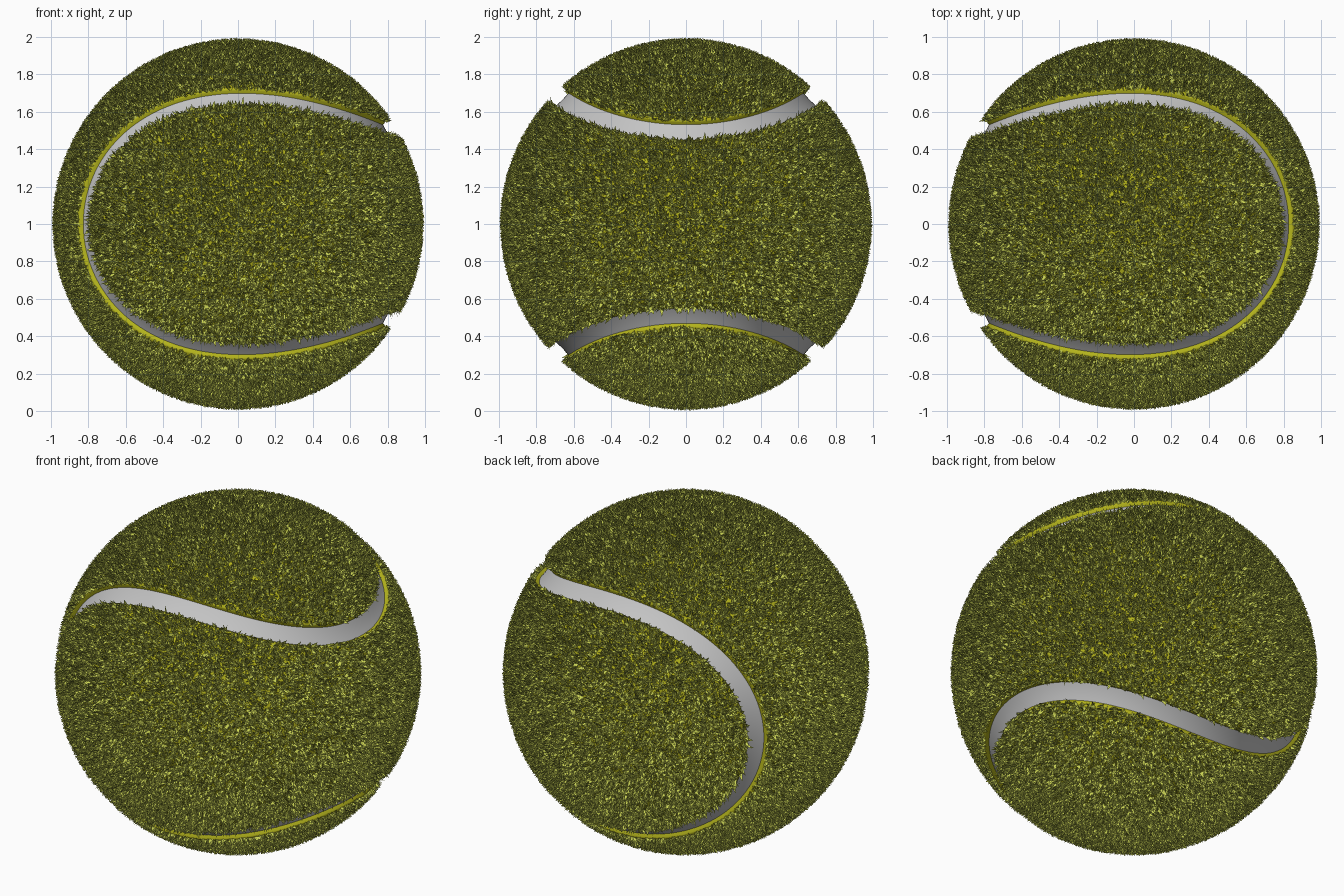
import bpy, bmesh, math, random
from mathutils import Vector, kdtree

if "Cube" in bpy.data.objects:
    bpy.data.objects.remove(bpy.data.objects["Cube"])

random.seed(4)
CENTRE = Vector((0, 0, 1))
FELT_R, SEAM_R = 0.962, 0.936
HALF_W = 0.056          # half width of the groove, as an angle


def material(name, rgb):
    m = bpy.data.materials.new(name)
    m.diffuse_color = (*rgb, 1)
    m.use_nodes = True
    m.node_tree.nodes["Principled BSDF"].inputs["Base Color"].default_value = m.diffuse_color
    return m


felt_mat = material("felt yellow", (0.46, 0.46, 0.012))
fuzz_mat = material("fuzz yellow green", (0.60, 0.66, 0.09))
seam_mat = material("seam grey", (0.55, 0.55, 0.55))


def seam_dir(t):
    # closed seam curve lying on the unit sphere
    a, b = 0.76, 0.24
    return Vector((2 * math.sqrt(a * b) * math.cos(2 * t),
                   a * math.sin(t) + b * math.sin(3 * t),
                   a * math.cos(t) - b * math.cos(3 * t))).normalized()


def add_object(name, verts, faces, mats, smooth):
    me = bpy.data.meshes.new(name)
    me.from_pydata(verts, [], faces)
    for m in mats:
        me.materials.append(m)
    me.polygons.foreach_set("use_smooth", [smooth] * len(me.polygons))
    me.update()
    ob = bpy.data.objects.new(name, me)
    bpy.context.collection.objects.link(ob)
    return ob


# lookup of the distance to the seam
N = 1200
tree = kdtree.KDTree(N)
for i in range(N):
    tree.insert(seam_dir(2 * math.pi * i / N), i)
tree.balance()


def seam_distance(n):
    return tree.find(n)[2]


# felt core, sunk below the groove along the seam
bm = bmesh.new()
bmesh.ops.create_icosphere(bm, subdivisions=6, radius=1)
for v in bm.verts:
    n = v.co.normalized()
    r = 0.90 if seam_distance(n) < HALF_W + 0.015 else FELT_R
    v.co = CENTRE + n * r
for f in bm.faces:
    f.smooth = True
me = bpy.data.meshes.new("felt_core")
bm.to_mesh(me)
bm.free()
me.materials.append(felt_mat)
bpy.context.collection.objects.link(bpy.data.objects.new("felt_core", me))


# swept strips that follow the seam: profile points are (angle, radius)
def sweep(name, profile, mat, segs=300):
    verts, faces = [], []
    k = len(profile)
    for i in range(segs):
        t = 2 * math.pi * i / segs
        p = seam_dir(t)
        side = p.cross(seam_dir(t + 0.001) - seam_dir(t - 0.001)).normalized()
        for d, r in profile:
            verts.append(CENTRE + (p * math.cos(d) + side * math.sin(d)) * r)
        for j in range(k - 1):
            a, b = i * k + j, ((i + 1) % segs) * k + j
            faces.append((a, b, b + 1, a + 1))
    return add_object(name, verts, faces, [mat], True)


sweep("seam", [(HALF_W * s, SEAM_R + 0.004 * (abs(s) ** 2))
               for s in (-1, -0.6, -0.2, 0.2, 0.6, 1)], seam_mat)
for name, s in (("felt_lip_a", 1), ("felt_lip_b", -1)):
    prof = [(s * (HALF_W - 0.006), SEAM_R - 0.004), (s * (HALF_W + 0.002), FELT_R - 0.006),
            (s * (HALF_W + 0.008), FELT_R + 0.001), (s * (HALF_W + 0.055), FELT_R + 0.001)]
    if s < 0:
        prof.reverse()
    sweep(name, prof, felt_mat)


# fuzz: short pointed flakes leaning at random out of the felt
def rand_dir():
    z = random.uniform(-1, 1)
    a = random.uniform(0, 2 * math.pi)
    q = math.sqrt(1 - z * z)
    return Vector((q * math.cos(a), q * math.sin(a), z))


verts, faces = [], []
while len(faces) < 135000:
    n = rand_dir()
    if seam_distance(n) < HALF_W + 0.004:
        continue
    t = n.cross(rand_dir()).normalized()
    lean = n.cross(t) * random.uniform(-0.9, 0.9) + t * random.uniform(-0.5, 0.5)
    base = CENTRE + n * (FELT_R - 0.002)
    w = random.uniform(0.007, 0.013)
    h = random.uniform(0.022, 0.038)
    i = len(verts)
    verts += [base - t * w, base + t * w, base + (n + lean) * h]
    faces.append((i, i + 1, i + 2))
add_object("fuzz", verts, faces, [fuzz_mat], False)
